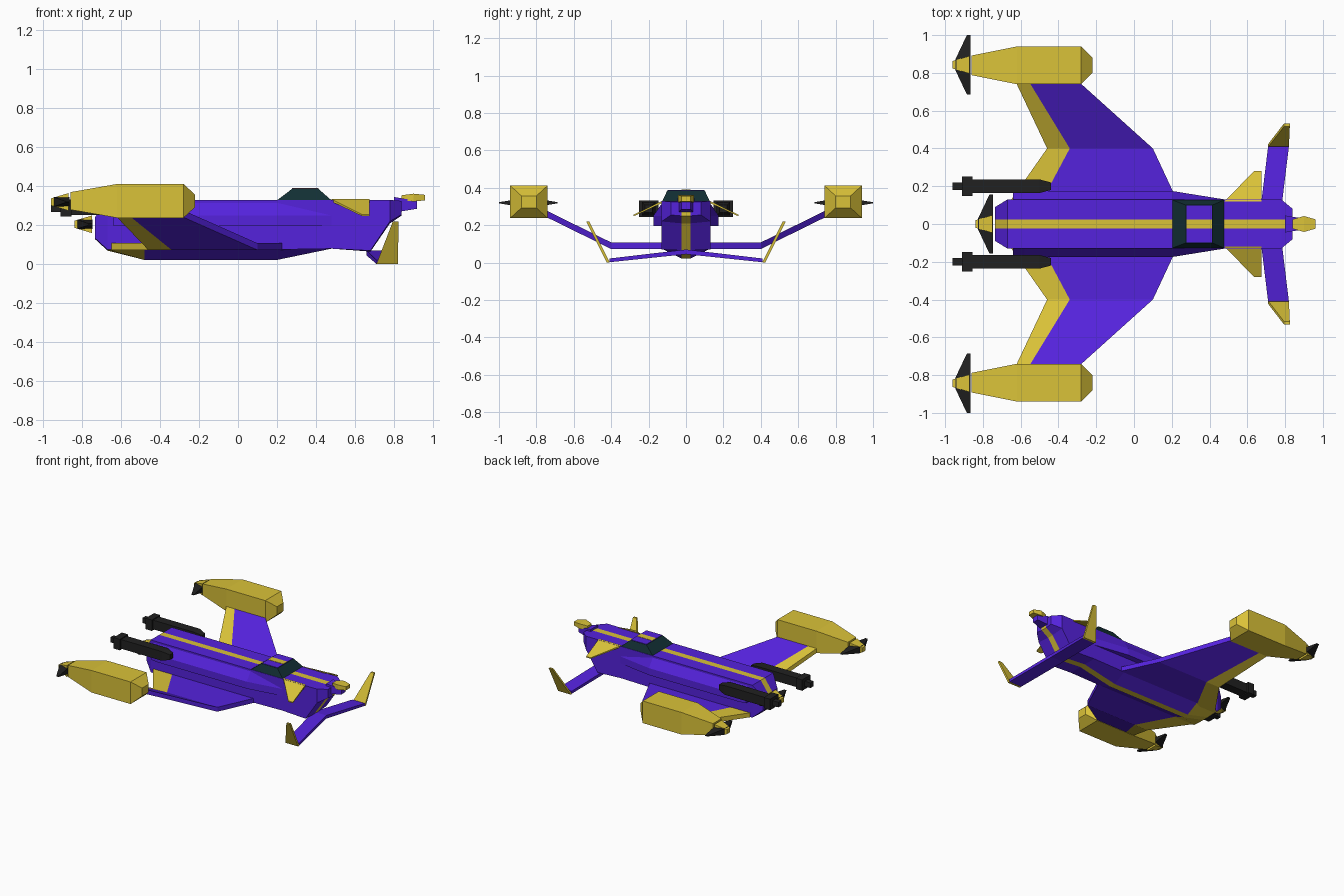
import bpy, bmesh
from mathutils import Vector

if "Cube" in bpy.data.objects:
    bpy.data.objects.remove(bpy.data.objects["Cube"], do_unlink=True)


def material(name, rgb):
    m = bpy.data.materials.new(name)
    m.use_nodes = True
    m.diffuse_color = (*rgb, 1)
    node = m.node_tree.nodes["Principled BSDF"]
    node.inputs["Base Color"].default_value = (*rgb, 1)
    node.inputs["Roughness"].default_value = 0.8
    return m


PURPLE = material("purple paint", (0.09, 0.016, 0.72))
YELLOW = material("yellow paint", (0.7, 0.54, 0.04))
BLACK = material("black metal", (0.015, 0.015, 0.015))
GLASS = material("dark teal glass", (0.006, 0.028, 0.034))


def loft(name, sections, mats, rule=None, split_caps=False):
    """Skin matching rings of points; rule(section, side) picks the material."""
    bm = bmesh.new()
    rings = [[bm.verts.new(p) for p in s] for s in sections]
    n = len(rings[0])
    for i in range(len(rings) - 1):
        for j in range(n):
            k = (j + 1) % n
            f = bm.faces.new((rings[i][j], rings[i][k], rings[i + 1][k], rings[i + 1][j]))
            f.material_index = rule(i, j) if rule else 0
    for ring in (rings[0], rings[-1]):
        if split_caps:
            # caps divided into columns so the stripe wraps around the ends
            for j in range(n // 2 - 1):
                f = bm.faces.new((ring[j], ring[j + 1], ring[n - 2 - j], ring[n - 1 - j]))
                f.material_index = rule(0, j)
        else:
            bm.faces.new(ring)
    bmesh.ops.recalc_face_normals(bm, faces=bm.faces[:])
    me = bpy.data.meshes.new(name)
    bm.to_mesh(me)
    bm.free()
    for m in mats:
        me.materials.append(m)
    ob = bpy.data.objects.new(name, me)
    bpy.context.collection.objects.link(ob)
    return ob


def spindle(name, stations, y, z, mat):
    """Square-section body along x; stations are (x, half width, half height)."""
    return loft(name, [[(x, y + a * hy, z + b * hz)
                        for a, b in ((-1, -1), (1, -1), (1, 1), (-1, 1))]
                       for x, hy, hz in stations], [mat])


def panel(name, stations, mats, rule=None):
    """Slab lofted across the span; stations are (y, bottom, top, x columns)."""
    return loft(name, [[(x, y, zt) for x in cols] + [(x, y, zb) for x in reversed(cols)]
                       for y, zb, zt, cols in stations], mats, rule)


def propeller(side, x, y, z):
    spindle(side + "_spinner", [(x - 0.09, 0.02, 0.018), (x, 0.047, 0.045)], y, z, YELLOW)
    stations = [(-0.157, -0.015, 0.003), (-0.03, -0.075, 0.024),
                (0.03, -0.075, 0.024), (0.157, -0.015, 0.003)]
    loft(side + "_propeller_blades",
         [[(x + front, y + dy, z - h), (x + 0.004, y + dy, z - h),
           (x + 0.004, y + dy, z + h), (x + front, y + dy, z + h)]
          for dy, front, h in stations], [BLACK])


# Fuselage: stations of x, half width, top, lower edge, keel
def hull_ring(x, w, top, low, keel):
    s = 0.025
    return [(x, w, top), (x, s, top), (x, -s, top), (x, -w, top),
            (x, -w, low), (x, -s, keel), (x, s, keel), (x, w, low)]


def hull_colour(i, j):
    belly_front = i == 1 and j in (4, 6)
    return 1 if j in (1, 5) or belly_front else 0


loft("fuselage", [hull_ring(*s) for s in (
    (-0.735, 0.09, 0.24, 0.135, 0.13),
    (-0.67, 0.13, 0.33, 0.075, 0.07),
    (-0.48, 0.13, 0.33, 0.075, 0.022),
    (0.20, 0.13, 0.33, 0.075, 0.022),
    (0.48, 0.13, 0.33, 0.08, 0.08),
    (0.68, 0.13, 0.33, 0.07, 0.065),
    (0.78, 0.13, 0.33, 0.22, 0.21),
    (0.84, 0.08, 0.325, 0.255, 0.25))],
    [PURPLE, YELLOW], hull_colour, split_caps=True)

# Canopy with painted roof
loft("canopy", [[(x0, -w, z), (x1, -w, z), (x1, w, z), (x0, w, z)]
                for x0, x1, w, z in ((0.2, 0.48, 0.128, 0.328), (0.275, 0.415, 0.1, 0.385))],
     [GLASS])
for name, w, z, mat in (("canopy_roof", 0.097, 0.386, PURPLE),
                        ("canopy_roof_stripe", 0.025, 0.388, YELLOW)):
    spindle(name, [(0.277, w, 0.002), (0.413, w, 0.002)], 0, z, mat)

# Tail boom and its tip
spindle("tail_boom", [(0.8, 0.045, 0.04), (0.92, 0.025, 0.02)], 0, 0.305, PURPLE)
spindle("tail_tip", [(0.84, 0.025, 0.012), (0.9, 0.042, 0.02), (0.96, 0.025, 0.014)],
        0, 0.342, YELLOW)

# Nose propeller
propeller("nose", -0.75, 0, 0.205)

for s, side in ((1, "left"), (-1, "right")):
    # Side fairing under the guns
    loft(side + "_fairing", [[(x, s * 0.12, 0.33), (x, s * w, 0.25),
                              (x, s * w, 0.195), (x, s * 0.12, 0.195)]
                             for x, w in ((-0.64, 0.165), (-0.58, 0.175),
                                          (0.2, 0.175), (0.48, 0.13))], [PURPLE])

    # Cranked wing with coloured leading edge
    panel(side + "_wing", [
        (s * 0.1, 0.073, 0.108, (-0.67, -0.5, 0.24)),
        (s * 0.4, 0.073, 0.108, (-0.46, -0.34, 0.1)),
        (s * 0.76, 0.25, 0.285, (-0.63, -0.56, -0.3))],
        [PURPLE, YELLOW], lambda i, j: 1 if j in (0, 4, 5) else 0)

    # Engine nacelle and propeller
    spindle(side + "_nacelle", [(-0.86, 0.052, 0.045), (-0.62, 0.1, 0.087),
                                (-0.28, 0.1, 0.087), (-0.22, 0.04, 0.032)],
            s * 0.84, 0.325, YELLOW)
    propeller(side, -0.87, s * 0.843, 0.32)

    # Gun: muzzle, block, barrel
    for part, stations in (
            ("muzzle", [(-0.96, 0.02, 0.02), (-0.9, 0.02, 0.02)]),
            ("block", [(-0.91, 0.052, 0.043), (-0.855, 0.052, 0.043)]),
            ("barrel", [(-0.86, 0.036, 0.036), (-0.5, 0.036, 0.036), (-0.44, 0.02, 0.02)])):
        spindle(side + "_gun_" + part, stations, s * 0.2, 0.288, BLACK)

    # Drooping rear winglet
    panel(side + "_rear_winglet", [
        (s * 0.12, 0.322, 0.334, (0.48, 0.675)),
        (s * 0.28, 0.248, 0.256, (0.635, 0.675))], [YELLOW])

    # Lower tailplane with raised tip
    panel(side + "_tailplane", [
        (0, 0.045, 0.07, (0.66, 0.77)),
        (s * 0.41, 0.002, 0.022, (0.71, 0.82))], [PURPLE])
    loft(side + "_tailplane_tip", [
        [(x0, s * (y - 0.008), z), (x1, s * (y - 0.008), z),
         (x1, s * (y + 0.008), z), (x0, s * (y + 0.008), z)]
        for x0, x1, y, z in ((0.71, 0.82, 0.415, 0.0), (0.795, 0.825, 0.525, 0.22))],
        [YELLOW])
